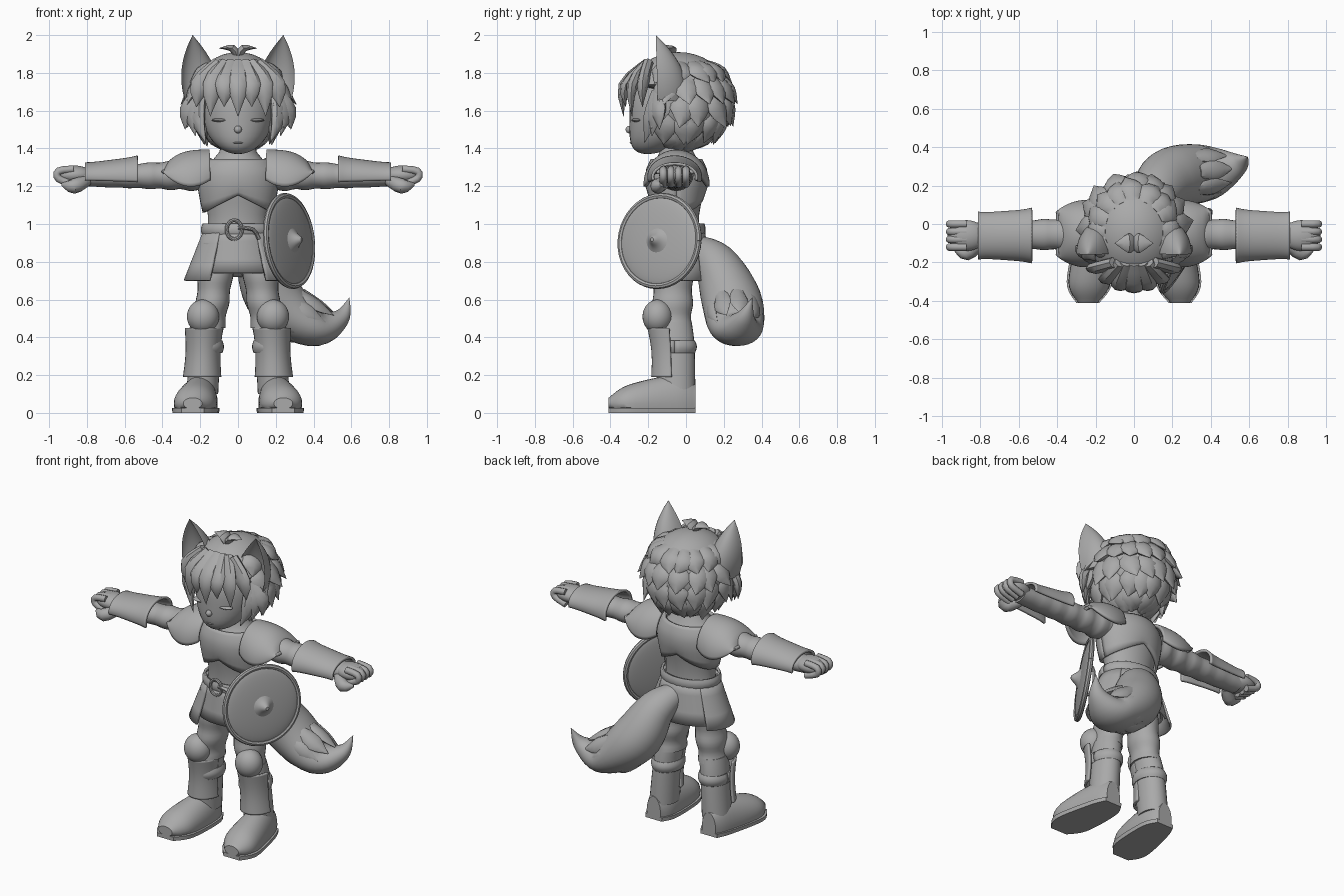
import bpy, bmesh, random
from math import sin, cos, pi, radians, sqrt
from mathutils import Vector, Matrix

random.seed(4)
if "Cube" in bpy.data.objects:
    bpy.data.objects.remove(bpy.data.objects["Cube"])

grey = bpy.data.materials.new("plain_grey")
grey.use_nodes = True
grey.diffuse_color = (0.4, 0.4, 0.4, 1)
grey.node_tree.nodes["Principled BSDF"].inputs["Base Color"].default_value = grey.diffuse_color

right, back, up = Vector((1, 0, 0)), Vector((0, 1, 0)), Vector((0, 0, 1))
PLANES = {"along_x": (back, up), "along_y": (right, up), "along_z": (right, back)}
AROUND = (0, 360)


def smooth_path(rows, steps):
    """Catmull-Rom curve through rows of numbers."""
    last = len(rows) - 1
    out = []
    for i in range(last):
        near = [rows[max(0, min(last, i + k))] for k in range(-1, 3)]
        for j in range(steps):
            t = j / steps
            out.append([b + t / 2 * (c - a + t * (2*a - 5*b + 4*c - d + t * (3*(b - c) + d - a)))
                        for a, b, c, d in zip(*near)])
    return out + [list(rows[last])]


def span(first, final, swell, steps=8):
    """Rings from first to final, with half sizes scaled by swell(t)."""
    rings = []
    for i in range(steps + 1):
        t = i / steps
        ring = [a + (b - a) * t for a, b in zip(first, final)]
        rings.append(ring[:3] + [size * swell(t) for size in ring[3:]])
    return rings


def loft(bm, rings, axis, seg=28, arc=None, steps=3, shape=None, fix=None):
    """Skin rings of (x, y, z, half width, half height); axis is a plane name or an up vector."""
    rings = smooth_path(rings, steps)
    start, end = arc or AROUND
    count = seg + 1 if arc else seg
    loops = []
    for i, (x, y, z, wide, high) in enumerate(rings):
        if isinstance(axis, str):
            side, over = PLANES[axis]
        else:
            ahead, behind = rings[min(i + 1, len(rings) - 1)], rings[max(i - 1, 0)]
            tangent = Vector(ahead[:3]) - Vector(behind[:3])
            side = tangent.cross(axis).normalized()
            over = side.cross(tangent).normalized()
        loop = []
        for k in range(count):
            angle = radians(start + (end - start) * k / seg)
            c, s = shape(angle) if shape else (cos(angle), sin(angle))
            co = Vector((x, y, z)) + side * (max(wide, .001) * c) + over * (max(high, .001) * s)
            loop.append(bm.verts.new(fix(co) if fix else co))
        loops.append(loop)
    for this, other in zip(loops, loops[1:]):
        for k in range(seg):
            n = (k + 1) % count
            bm.faces.new((this[k], this[n], other[n], other[k]))
    if not arc:
        bm.faces.new(loops[0])
        bm.faces.new(loops[-1])


def ball(bm, center, size):
    place = Matrix.Translation(center) @ Matrix.Diagonal((*size, 1))
    return bmesh.ops.create_uvsphere(bm, u_segments=32, v_segments=20, radius=1, matrix=place)["verts"]


def hoop(bm, center, reach_a, reach_b, thick):
    turns = [Vector(center) + reach_a * cos(k * pi / 20) + reach_b * sin(k * pi / 20) for k in range(41)]
    loft(bm, [(*p, thick, thick) for p in turns], reach_a.cross(reach_b), seg=8, steps=1)


def tuft(bm, root, middle, tip, outward, wide, thick=.03):
    loft(bm, [(*root, wide * .7, thick), (*middle, wide, thick), (*tip, 0, 0)], outward, seg=8)


def finish(name, bm, mirror=False, thick=0):
    bmesh.ops.recalc_face_normals(bm, faces=bm.faces)
    mesh = bpy.data.meshes.new(name)
    bm.to_mesh(mesh)
    bm.free()
    mesh.materials.append(grey)
    ob = bpy.data.objects.new(name, mesh)
    bpy.context.collection.objects.link(ob)
    bpy.ops.object.select_all(action="DESELECT")
    ob.select_set(True)
    bpy.context.view_layer.objects.active = ob
    bpy.ops.object.shade_smooth_by_angle(angle=radians(40))
    if thick:
        solid = ob.modifiers.new("thickness", "SOLIDIFY")
        solid.thickness, solid.offset = thick, 0
    if mirror:
        ob.modifiers.new("both_sides", "MIRROR").use_mirror_merge = False
    return ob


def part(name, rings, axis, mirror=False, thick=0, **options):
    bm = bmesh.new()
    loft(bm, rings, axis, **options)
    return finish(name, bm, mirror, thick)


# Head with a forward chin, nose, closed eyelids and mouth
bm = bmesh.new()
for v in ball(bm, (0, -.1, 1.6), (.19, .2, .23)):
    v.co.y -= 2 * max(0, 1.6 - v.co.z) ** 2
ball(bm, (0, -.3, 1.5), (.02, .02, .02))
ball(bm, (0, -.28, 1.43), (.03, .02, .005))
for side in (-1, 1):
    ball(bm, (side * .09, -.26, 1.55), (.05, .03, .01))
finish("head", bm)

# Hair cap with tiers of pointed locks
skull, skull_size = Vector((0, -.04, 1.66)), Vector((.25, .28, .25))


def on_skull(turn, lift, reach):
    turn, lift = radians(turn), radians(lift)
    around = Vector((cos(lift) * sin(turn), -cos(lift) * cos(turn), sin(lift)))
    return skull + reach * skull_size * around


bm = bmesh.new()
for v in ball(bm, skull, skull_size):
    if v.co.z < 1.7:
        v.co.y = max(v.co.y, -.1)
for tier in range(5):
    lift = 52 - 24 * tier
    for i in range(11):
        turn = 72 + 21.6 * i + random.uniform(-6, 6)
        reach = 1.05 + .1 * sin(tier * pi / 4) + .1 * abs(sin(radians(turn))) * (tier > 0)
        middle = on_skull(turn, lift - 17, 1)
        tip = on_skull(turn + random.uniform(-8, 8), lift - 33, reach + random.uniform(-.03, .05))
        tuft(bm, on_skull(turn, lift, .9), middle, tip, middle - skull, .07)

# Fringe, sideburns and loose locks on the crown
for i in range(7):
    u = i / 3 - 1
    curve = .1 * u * u - .33
    tuft(bm, (u / 10, -.2, 1.85), (u / 5, curve, 1.73), (u * .22, curve, 1.62 - .05 * (i % 2)), -back, .055)
for side in (-1, 1):
    for k in range(3):
        tip = Vector((side * (.17 + k * .055), k * .04 - .22, 1.43 + k * .035))
        root = Vector((side * .2, -.15, 1.7))
        tuft(bm, root, (root + tip) / 2 + right * side * .03, tip, right * side - back, .05)
    tuft(bm, (0, -.1, 1.88), (side * .03, -.1, 1.93), (side * .1, -.1, 1.93), up, .05, .02)
finish("hair", bm)

# Hollow pointed ears
part("ears", span((.18, -.15, 1.65, .1, .15), (.24, -.16, 2, 0, 0), lambda t: 1 + 1.5 * t), "along_z",
     mirror=True, shape=lambda a: (cos(a), sin(a) if sin(a) > 0 else -sin(a) / 2))

# Neck, torso and breastplate with a notched lower edge
part("torso", [(0, -.05, .9, .17, .12), (0, -.05, 1.05, .16, .12), (0, -.05, 1.25, .2, .15),
               (0, -.05, 1.38, .1, .09), (0, -.08, 1.5, .08, .08)], "along_z", seg=36)


def notch(co):
    co.z += max(0, .1 - abs(co.x) / 2) * max(0, 1.2 - co.z) * 7
    return co


part("breastplate", [(0, -.05, 1.05, .18, .14), (0, -.05, 1.25, .21, .16), (0, -.05, 1.34, .16, .13)],
     "along_z", thick=.015, arc=AROUND, seg=40, fix=notch)


# Skirt panels, belt and buckle
def skirt_panel(name, grow, hem, arc, mirror=False):
    waist = (0, -.05, .98, .17, .14)
    edge = (0, -.05, hem, .17 + grow, .14 + grow / 2)
    part(name, [waist, edge], "along_z", mirror, thick=.015, arc=arc)


skirt_panel("skirt", .05, .74, AROUND)
skirt_panel("tassets", .11, .7, (-58, 42), mirror=True)
skirt_panel("back_tasset", .08, .72, (40, 140))
part("belt", span((0, -.05, .94, .18, .14), (0, -.05, 1, .18, .14), lambda t: 1 + .05 * sin(pi * t)),
     "along_z", thick=.015, arc=AROUND)
bm = bmesh.new()
hoop(bm, (-.02, -.2, .97), right * .04, up * .05, .01)
loft(bm, [(0, -.2, .98, .01, .01), (.08, -.2, .97, .01, .02), (.11, -.19, .92, .01, .01)], back, seg=10)
finish("belt_buckle", bm)

# Sleeves with folds, pauldrons and bracers
part("arms", span((.14, -.05, 1.26, .09, .085), (.84, -.06, 1.25, .065, .05),
                  lambda t: 1 + .07 * cos(t * 40) * (1 - t), steps=24), "along_x", mirror=True)
plates = []
for i in range(9):
    t = i / 8
    drop = (2 * t - .8) ** 2
    plates.append((.15 + t / 4, -.05, 1.21 + .05 * drop, .165 - .04 * drop, .17 * sqrt(1.05 - t ** 3) - .05 * drop))
part("pauldrons", plates, "along_x", mirror=True, thick=.02, arc=(-4, 184))
part("bracers", span((.53, -.06, 1.25, .13, .1), (.81, -.06, 1.25, .11, .065),
                     lambda t: 1 + .06 * (2 * t - 1) ** 4), "along_x",
     mirror=True, thick=.015, arc=(-15, 195))

# Fists with curled fingers and thumb
bm = bmesh.new()
ball(bm, (.87, -.06, 1.26), (.1, .08, .05))
for i in range(4):
    y = i * .04 - .12
    curl = [(x, y, z, .02, .02) for x, z in ((.87, 1.29), (.95, 1.28), (.95, 1.24), (.87, 1.21))]
    loft(bm, curl, back, seg=10)
loft(bm, [(.8, -.1, 1.23, .03, .03), (.87, -.15, 1.2, .04, .04), (.93, -.13, 1.21, .01, .01)], up, seg=12)
finish("hands", bm, mirror=True)

# Legs with cloth folds, boot cuffs, knee pads and greaves
part("legs", span((.1, -.07, .9, .1, .11), (.15, -.07, .45, .08, .1),
                  lambda t: 1 + .06 * t * sin(t * 20), steps=20), "along_z", mirror=True)
part("boot_shafts", [(.15, -.07, .48, .08, .1), (.17, -.06, .36, .08, .105), (.19, -.05, .1, .085, .1)],
     "along_z", mirror=True)
part("boot_cuffs", span((.17, -.06, .32, .08, .1), (.17, -.06, .38, .08, .1),
                        lambda t: 1 + .1 * sin(pi * t)), "along_z", mirror=True, thick=.015, arc=AROUND)
bm = bmesh.new()
ball(bm, (.185, -.15, .51), (.085, .08, .09))
finish("knee_pads", bm, mirror=True)
part("greaves", span((.19, -.06, .19, .09, .11), (.18, -.07, .45, .09, .12),
                     lambda t: 1.06 - .1 * sin(pi * t)), "along_z", mirror=True, thick=.015, arc=(188, 352))

# Boots and flat soles
foot = [(.2, .05, .05, .05, .1), (.2, -.05, .05, .09, .15), (.23, -.3, .05, .11, .1), (.24, -.41, .05, .05, .03)]
SOLE = .025


def above_sole(co):
    co.z = max(co.z, SOLE)
    return co


def press_flat(co):
    co.z = SOLE if co.z > .05 else 0
    return co


part("boots", foot, "along_y", mirror=True, fix=above_sole, steps=6)
part("soles", [(x, y, z, wide + .01, high) for x, y, z, wide, high in foot], "along_y",
     mirror=True, fix=press_flat, steps=6)

# Round shield with raised rim, boss and rear handle
bm = bmesh.new()
ball(bm, (0, 0, 0), (.24, .24, .03))
hoop(bm, (0, 0, 0), right * .24, back * .24, .016)
loft(bm, span((0, 0, .02, .08, .08), (0, 0, .08, .01, .01), lambda t: 1 - .2 * sin(pi * t)), "along_z")
hoop(bm, (0, 0, -.03), back * .1, up * .03, .01)
shield = finish("shield", bm)
facing = Vector((.85, -.5, .1)).to_track_quat("Z", "Y").to_matrix().to_4x4()
shield.matrix_world = Matrix.Translation((.27, -.14, .91)) @ facing

# Bushy tail with tufts where the tip begins
bm = bmesh.new()
loft(bm, [(0, 0, .9, .05, .05), (.1, .15, .8, .12, .11), (.2, .24, .6, .16, .15), (.4, .27, .45, .14, .1),
          (.54, .31, .5, .06, .05), (.59, .35, .61, 0, 0)], up, steps=6)
for i in range(9):
    out = Vector((sin(i * 2 * pi / 9) * .7, cos(i * 2 * pi / 9), sin(i * 2 * pi / 9) * .7))
    tuft(bm, Vector((.25, .25, .55)) + out * .13, Vector((.34, .26, .49)) + out * .13,
         Vector((.44, .27, .45)) + out * .11, out, .05, .02)
finish("tail", bm)
